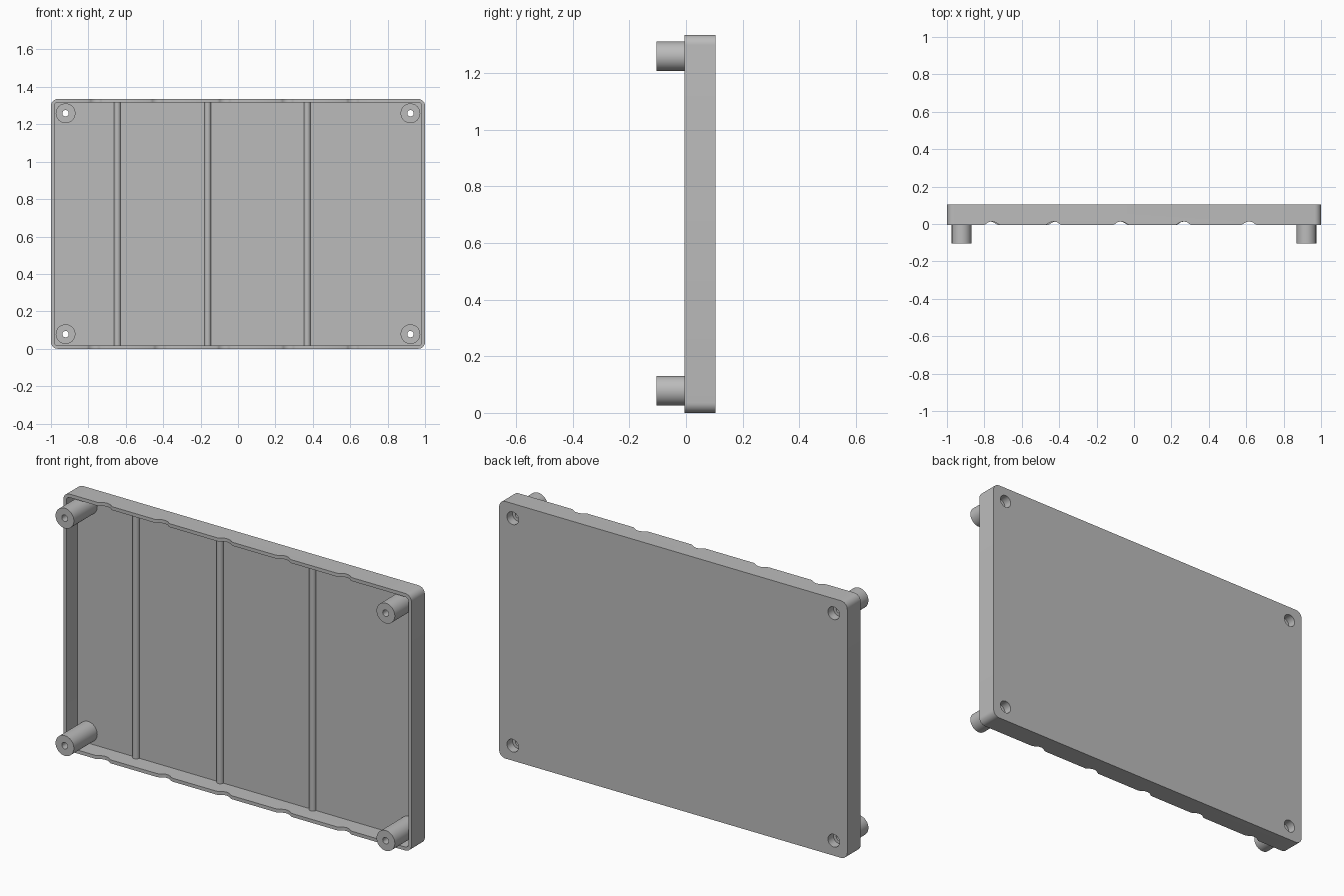
import bpy, bmesh
from math import sin, cos, pi, radians

old = bpy.data.objects.get("Cube")
if old:
    bpy.data.objects.remove(old)

FRONT, BACK, FLOOR = -0.005, 0.105, 0.087   # depths of rim, back face and tray floor
TIP = -0.105                                # front end of the posts
W, H, WALL, R = 1.0, 1.335, 0.018, 0.036

grey = bpy.data.materials.new("grey plastic")
grey.use_nodes = True
colour = (0.5, 0.5, 0.5, 1)
grey.diffuse_color = colour
grey.node_tree.nodes["Principled BSDF"].inputs["Base Color"].default_value = colour


def prism(name, outline, y0, y1):
    """Extrude an (x, z) outline along y."""
    bm = bmesh.new()
    face = bm.faces.new([bm.verts.new((x, y0, z)) for x, z in outline])
    out = bmesh.ops.extrude_face_region(bm, geom=[face])
    for v in out["geom"]:
        if isinstance(v, bmesh.types.BMVert):
            v.co.y = y1
    bmesh.ops.recalc_face_normals(bm, faces=bm.faces)
    mesh = bpy.data.meshes.new(name)
    bm.to_mesh(mesh)
    bm.free()
    mesh.materials.append(grey)
    obj = bpy.data.objects.new(name, mesh)
    bpy.context.collection.objects.link(obj)
    return obj


def arc(x, z, r, a0, a1, n):
    steps = [radians(a0 + (a1 - a0) * i / n) for i in range(n + 1)]
    return [(x + r * cos(a), z + r * sin(a)) for a in steps]


def circle(x, z, r):
    return arc(x, z, r, 0, 360, 40)[:-1]


def rounded_rect(inset, r):
    x, lo, hi = W - inset - r, inset + r, H - inset - r
    corners = [(x, hi), (-x, hi), (-x, lo), (x, lo)]
    return [p for i, (cx, cz) in enumerate(corners)
            for p in arc(cx, cz, r, 90 * i, 90 * i + 90, 8)]


def cut(obj, cutters):
    for c in cutters:
        mod = obj.modifiers.new("cut", "BOOLEAN")
        mod.operation, mod.solver, mod.object = "DIFFERENCE", "EXACT", c
    graph = bpy.context.evaluated_depsgraph_get()
    mesh = bpy.data.meshes.new_from_object(obj.evaluated_get(graph))
    obj.modifiers.clear()
    obj.data = mesh


def smooth(obj):
    bpy.ops.object.select_all(action="DESELECT")
    obj.select_set(True)
    bpy.context.view_layer.objects.active = obj
    bpy.ops.object.shade_smooth_by_angle(angle=radians(32))


# Tray hollowed from the front
tray = prism("tray", rounded_rect(0, R), FRONT, BACK)
cutters = [prism("cavity_cutter", rounded_rect(WALL, R - WALL), FRONT - 0.1, FLOOR)]

# Shallow flared finger notches along the top and bottom rims
notch = [(-0.05, -0.02), (-0.042, 0), (-0.034, 0.004)]
notch += arc(0, -0.027, 0.045, 135, 45, 10)
notch += [(-x, y) for x, y in reversed(notch[:3])]
rows = {0: (-0.77, -0.417, -0.075, 0.27, 0.615),
        H: (-0.76, -0.43, -0.07, 0.265, 0.615)}
for z, xs in rows.items():
    for x in xs:
        c = prism("notch_cutter", [(x + px, py + FRONT) for px, py in notch], 0, 0.06)
        # Turn the extrusion from y to z
        for v in c.data.vertices:
            px, py, pz = v.co
            v.co = (px, pz, z + py - 0.03)
        c.data.flip_normals()
        cutters.append(c)

# Corner posts with a screw hole and a counterbore from the back
posts = []
for side, x in (("left", 0.922), ("right", -0.922)):
    for level, z in (("lower", 0.078), ("upper", 1.259)):
        post = prism(f"{level}_{side}_post", circle(x, z, 0.0525), TIP, FLOOR + 0.0005)
        bore = prism("bore_cutter", circle(x, z, 0.033), 0.06, BACK + 0.05)
        hole = prism("hole_cutter", circle(x, z, 0.017), TIP - 0.05, 0.08)
        cut(post, [bore, hole])
        cutters += [bore]
        posts.append(post)
        bpy.data.objects.remove(hole)
cut(tray, cutters)
for c in cutters:
    bpy.data.objects.remove(c)

# Half-round ribs across the tray floor
ribs = []
for i, x in enumerate((-0.645, -0.162, 0.37)):
    rib = prism(f"rib_{i + 1}", arc(x, FLOOR, 0.018, 180, 360, 12), WALL, H - WALL)
    for v in rib.data.vertices:
        px, py, pz = v.co
        v.co = (px, pz, py)
    rib.data.flip_normals()
    ribs.append(rib)

for obj in [tray] + posts + ribs:
    smooth(obj)
